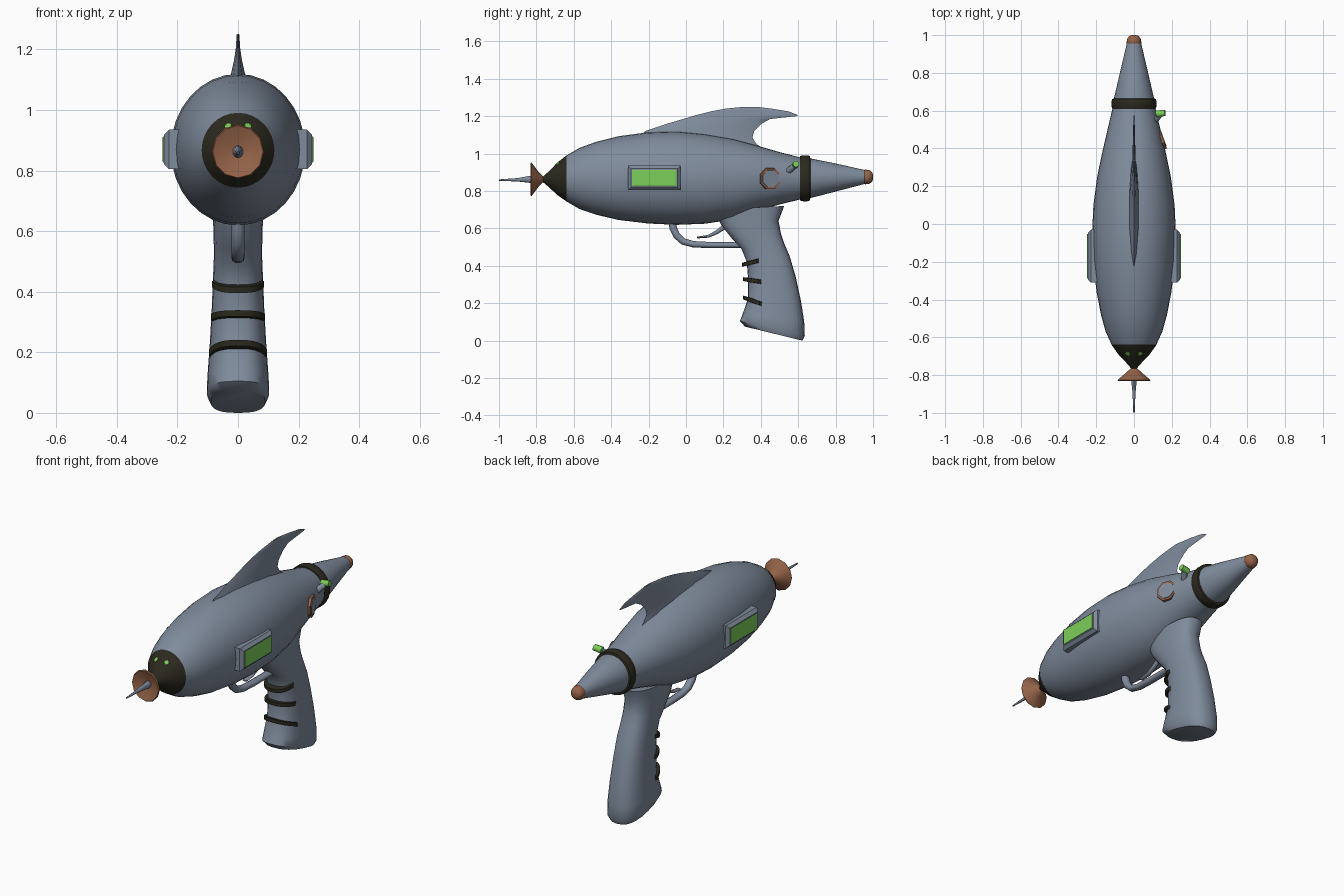
import bpy, bmesh, math
from mathutils import Vector

if "Cube" in bpy.data.objects:
    bpy.data.objects.remove(bpy.data.objects["Cube"])


def material(name, rgb):
    m = bpy.data.materials.new(name)
    m.diffuse_color = (*rgb, 1)
    m.use_nodes = True
    m.node_tree.nodes["Principled BSDF"].inputs["Base Color"].default_value = m.diffuse_color
    return m


GREY = material("blue_grey_metal", (0.215, 0.262, 0.335))
COPPER = material("copper", (0.30, 0.125, 0.065))
DARK = material("dark_trim", (0.024, 0.022, 0.013))
GREEN = material("green_glow", (0.20, 0.62, 0.10))


def loft(name, rings, mat, angle=40):
    """Skin a list of equal-length point rings and cap both ends."""
    bm = bmesh.new()
    vs = [[bm.verts.new(p) for p in r] for r in rings]
    n = len(rings[0])
    for a, b in zip(vs, vs[1:]):
        for i in range(n):
            bm.faces.new((a[i], a[(i + 1) % n], b[(i + 1) % n], b[i]))
    bm.faces.new(vs[0])
    bm.faces.new(vs[-1])
    bmesh.ops.recalc_face_normals(bm, faces=bm.faces[:])
    me = bpy.data.meshes.new(name)
    bm.to_mesh(me)
    bm.free()
    me.materials.append(mat)
    ob = bpy.data.objects.new(name, me)
    bpy.context.collection.objects.link(ob)
    bpy.ops.object.select_all(action='DESELECT')
    ob.select_set(True)
    bpy.context.view_layer.objects.active = ob
    bpy.ops.object.shade_smooth_by_angle(angle=math.radians(angle))
    return ob


def turned(name, rows, mat, n=32, angle=40):
    """Elliptical rings along y; row = (y, centre z, radius z, radius x)."""
    rings = []
    for y, zc, rz, rx in rows:
        rings.append([(rx * math.sin(2 * math.pi * i / n), y,
                       zc + rz * math.cos(2 * math.pi * i / n)) for i in range(n)])
    return loft(name, rings, mat, angle)


def rod(name, a, b, ra, rb, mat, n=12):
    a, b = Vector(a), Vector(b)
    d = (b - a).normalized()
    u = d.cross(Vector((0, 0, 1))).normalized()
    v = d.cross(u)
    rings = []
    for p, r in ((a, ra), (b, rb)):
        rings.append([p + r * (u * math.cos(2 * math.pi * (i + .5) / n)
                               + v * math.sin(2 * math.pi * (i + .5) / n)) for i in range(n)])
    return loft(name, rings, mat)


def sweep(name, path, w, t0, t1, mat, n=10):
    """Sweep an oval section along a (y, z) path on the centre plane."""
    rings = []
    for k, p in enumerate(path):
        q0, q1 = path[max(k - 1, 0)], path[min(k + 1, len(path) - 1)]
        d = Vector((0, q1[0] - q0[0], q1[1] - q0[1])).normalized()
        nrm = Vector((0, -d.z, d.y))
        t = t0 + (t1 - t0) * k / (len(path) - 1)
        c = Vector((0, *p))
        rings.append([c + Vector((w * math.cos(2 * math.pi * i / n), 0, 0))
                      + nrm * t * math.sin(2 * math.pi * i / n) for i in range(n)])
    return loft(name, rings, mat, 60)


# Main hull, nose, collar and tail
turned("body", [(-.64, .867, .122, .118), (-.57, .867, .163, .150), (-.48, .868, .195, .175),
                (-.36, .869, .224, .198), (-.2, .870, .244, .217), (-.05, .869, .25, .222),
                (.1, .865, .24, .215), (.25, .863, .216, .195), (.38, .868, .175, .168),
                (.5, .868, .14, .14), (.62, .867, .11, .112)], GREY)
turned("nose_cone", [(-.77, .862, .01, .01), (-.73, .863, .045, .045), (-.69, .865, .085, .083),
                     (-.638, .867, .1235, .12)], DARK)
turned("collar", [(.607, .868, .1, .1), (.61, .868, .119, .115), (.625, .868, .123, .119),
                  (.65, .868, .123, .119), (.662, .868, .119, .115), (.666, .868, .1, .1)], DARK)
turned("tail_cone", [(.62, .867, .11, .11), (.665, .868, .106, .106), (.8, .872, .075, .075),
                     (.957, .875, .037, .038)], GREY)
turned("tail_tip", [(.953, .875, .036, .037), (.957, .875, .040, .040), (.982, .875, .036, .035),
                    (.995, .875, .026, .026), (1, .875, .012, .012)], COPPER, 16, 60)

# Emitter dish and needle
turned("emitter_dish", [(-.762, .862, .014, .014), (-.79, .862, .042, .045), (-.826, .862, .09, .087),
                        (-.832, .862, .086, .083), (-.805, .862, .015, .015)], COPPER, 12, 30)
turned("emitter_needle", [(-.79, .862, .022, .02), (-.84, .862, .018, .014), (-.9, .860, .009, .008),
                          (-1, .858, .004, .004)], GREY, 10)

# Small green marks on the nose
for s in (-1, 1):
    p, nrm = Vector((s * .032, -.685, .866 + .080)), Vector((s * .28, -.68, .68))
    rod("nose_mark", p - nrm * .004, p + nrm * .004, .013, .012, GREEN, 8)

# Dorsal fin: row = (z, front y, back y, half thickness)
fin = []
for z, yf, yb, h in [(1.0, -.30, .46, .04), (1.05, -.27, .378, .034), (1.085, -.25, .355, .029),
                     (1.12, -.22, .365, .023), (1.16, -.1, .405, .014), (1.185, -.015, .45, .010),
                     (1.2, .035, .59, .008), (1.205, .05, .60, .007), (1.225, .13, .55, .006),
                     (1.24, .21, .46, .005), (1.25, .31, .38, .004)]:
    prof = [(0, 0), (.12, .55), (.35, 1), (.65, .9), (.88, .5), (1, 0)]
    side = [(h * w, yf + (yb - yf) * t, z) for t, w in prof]
    fin.append(side + [(-x, y, zz) for x, y, zz in side[-2:0:-1]])
loft("top_fin", fin, GREY)

# Grip: row = (front y, front z, back y, back z, half width)
GRIP = [(.15, .70, .525, .72, .085), (.19, .615, .495, .64, .082), (.25, .54, .508, .57, .080),
        (.297, .49, .525, .52, .080), (.325, .42, .555, .45, .083), (.332, .33, .587, .34, .087),
        (.33, .22, .615, .21, .094), (.302, .14, .632, .10, .101), (.288, .105, .635, .025, .103),
        (.315, .075, .622, .0, .09)]


def grip_point(row, a, grow=0.0):
    """Rounded-square section point; a = 0 is the front edge."""
    yf, zf, yb, zb, h = row
    c, s = math.cos(a), math.sin(a)
    c = math.copysign(abs(c) ** .78, c)
    s = math.copysign(abs(s) ** .78, s)
    t = (1 - c) / 2
    return Vector((h * s + grow * .3 * s, yf + (yb - yf) * t - grow * c, zf + (zb - zf) * t))


def grip_row(z):
    for a, b in zip(GRIP, GRIP[1:]):
        if b[1] <= z <= a[1]:
            f = (a[1] - z) / (a[1] - b[1])
            return [p + (q - p) * f for p, q in zip(a, b)]


loft("grip", [[grip_point(r, 2 * math.pi * i / 24) for i in range(24)] for r in GRIP], GREY, 50)

# Dark finger bands wrapping the front of the grip
for z0, tilt in ((.412, .25), (.325, -.15), (.222, -.35)):
    row = grip_row(z0)
    ring = []
    for i in range(13):
        a = math.radians(-68 + 136 * i / 12)
        pts = []
        for grow, dz in ((-.01, -.012), (.026, -.010), (.026, .010), (-.01, .012)):
            p = grip_point(row, a, grow)
            p.z = z0 + dz + tilt * (p.y - row[0])
            pts.append(p)
        ring.append(pts)
    loft("grip_band", ring, DARK)

# Trigger guard and trigger
sweep("trigger_guard", [(-.075, .64), (-.068, .60), (-.05, .562), (-.015, .53), (.04, .515),
                        (.13, .511), (.23, .511), (.33, .511)], .022, .022, .015, GREY)
sweep("trigger", [(.20, .605), (.165, .58), (.12, .558), (.06, .551)], .014, .014, .005, GREY)

# Side housings with green light panels
for s in (-1, 1):
    def rect(x, m):
        return [(s * x, y, z) for y, z in ((-.31 + m, .805 + m), (-.03 - m, .805 + m),
                                           (-.03 - m, .935 - m), (-.31 + m, .935 - m))]
    loft("side_housing", [rect(.17, 0), rect(.228, 0), rect(.244, .016)], GREY, 20)
    loft("light_panel", [rect(.240, .022), rect(.2475, .022), rect(.249, .026)], GREEN, 20)

# Right-hand dial and indicator bulb
ax = Vector((.94, .34, 0))
c = Vector((.155, .452, .866))
rod("dial", c - ax * .04, c, .062, .060, COPPER, 8)
rod("dial_face", c - ax * .005, c + ax * .003, .050, .048, GREY, 8)
rod("bulb_stem", (.10, .535, .895), (.138, .58, .935), .018, .016, GREY, 10)
rod("indicator_bulb", (.118, .583, .938), (.165, .588, .945), .019, .017, GREEN, 10)
